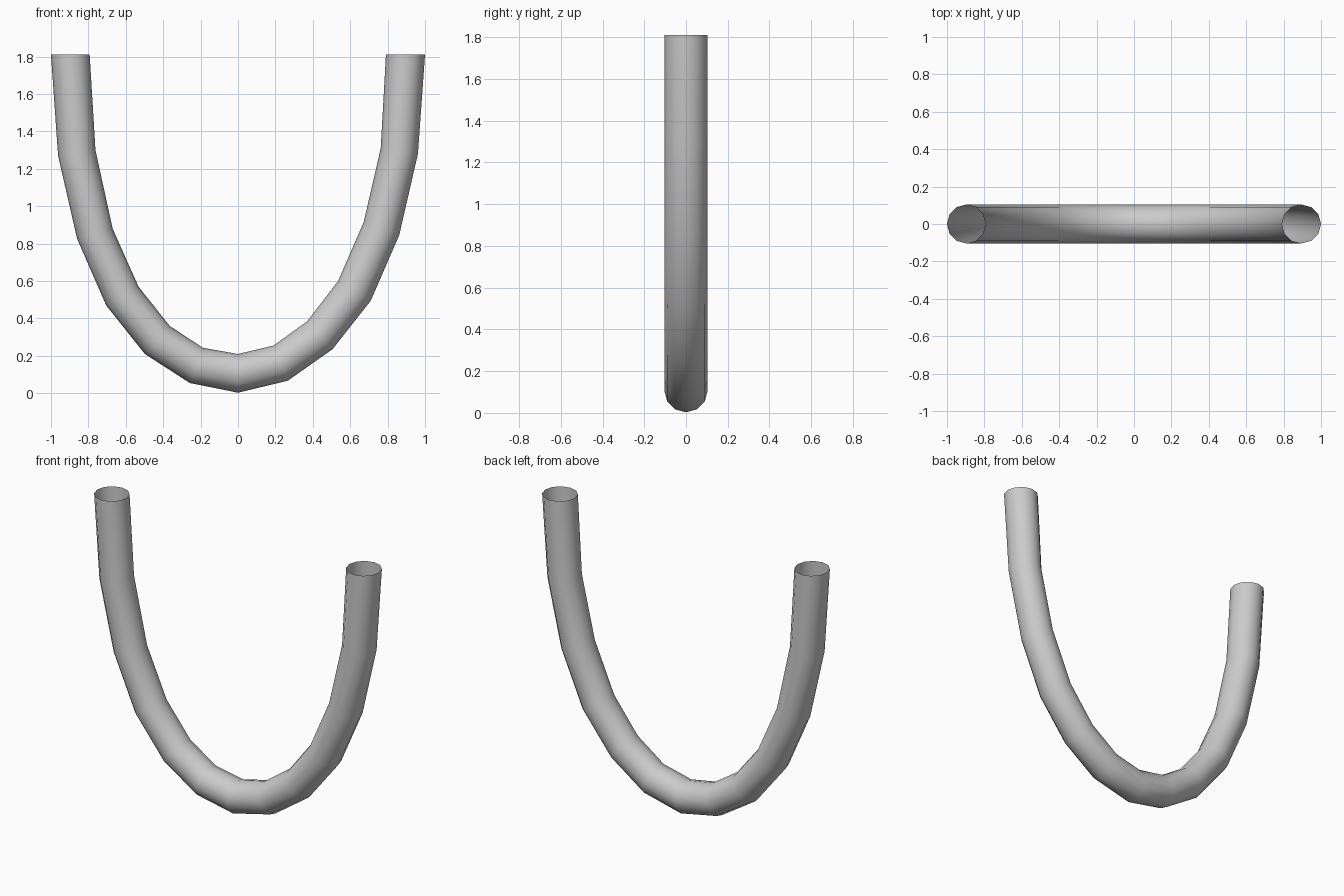
import bpy, bmesh, math

if "Cube" in bpy.data.objects:
    bpy.data.objects.remove(bpy.data.objects["Cube"])

SIDES, RADIUS = 12, 0.104

# Mitred joints from left end to right end: (outer x, outer z, inner x, inner z)
joints = [
    (-1.0, 1.81, -0.793, 1.81), (-0.962, 1.27, -0.762, 1.30),
    (-0.86, 0.825, -0.67, 0.88), (-0.705, 0.47, -0.532, 0.57),
    (-0.498, 0.21, -0.365, 0.36), (-0.258, 0.055, -0.187, 0.243),
    (0.0, 0.003, 0.0, 0.21),
    (0.266, 0.067, 0.19, 0.255), (0.505, 0.235, 0.37, 0.385),
    (0.71, 0.495, 0.535, 0.60), (0.862, 0.845, 0.672, 0.915),
    (0.962, 1.28, 0.763, 1.31), (1.0, 1.81, 0.791, 1.81),
]

# Open hollow tube: one ring per joint, bridged with quads
bm = bmesh.new()
rings = []
for ox, oz, ix, iz in joints:
    cx, cz, hx, hz = (ox + ix) / 2, (oz + iz) / 2, (ox - ix) / 2, (oz - iz) / 2
    ring = []
    for k in range(SIDES):
        a = 2 * math.pi * k / SIDES
        c, s = math.cos(a), math.sin(a)
        ring.append(bm.verts.new((cx + hx * c, RADIUS * s, cz + hz * c)))
    rings.append(ring)
for a, b in zip(rings, rings[1:]):
    for k in range(SIDES):
        n = (k + 1) % SIDES
        bm.faces.new((a[k], b[k], b[n], a[n]))
bmesh.ops.recalc_face_normals(bm, faces=bm.faces)

# Make the normals face out of the tube
bm.normal_update()
f = rings[0][0].link_faces[0]
if f.normal.x > 0:
    bmesh.ops.reverse_faces(bm, faces=bm.faces)

mesh = bpy.data.meshes.new("curved_tube")
bm.to_mesh(mesh)
bm.free()
tube = bpy.data.objects.new("curved_tube", mesh)
bpy.context.collection.objects.link(tube)
for p in mesh.polygons:
    p.use_smooth = True
